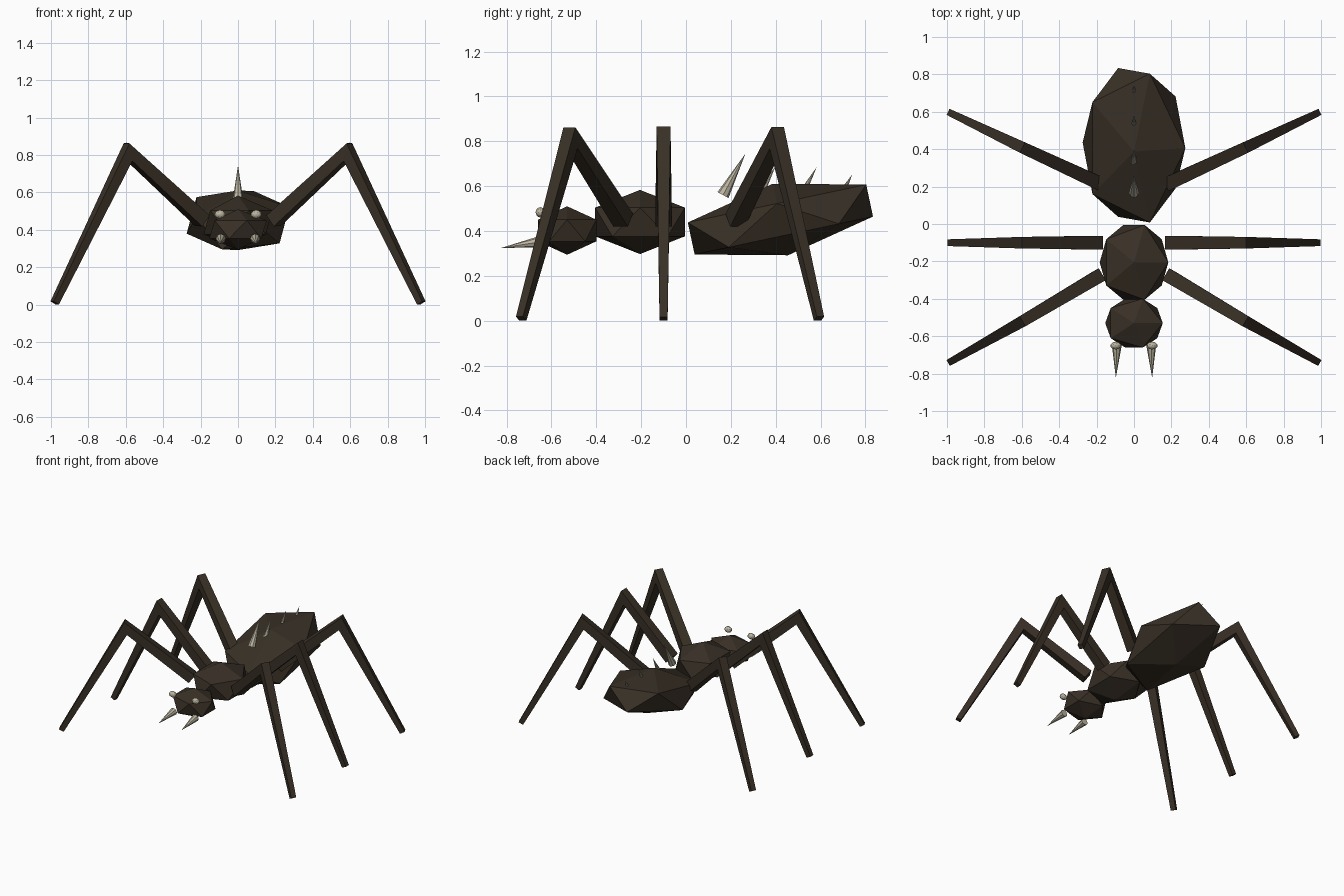
import bpy, bmesh, math
from mathutils import Vector

old = bpy.data.objects.get("Cube")
if old:
    bpy.data.objects.remove(old, do_unlink=True)


def material(name, rgb):
    mat = bpy.data.materials.new(name)
    mat.use_nodes = True
    colour = (*rgb, 1.0)
    mat.diffuse_color = colour
    mat.node_tree.nodes["Principled BSDF"].inputs["Base Color"].default_value = colour
    return mat


SHELL = material("dark_brown_shell", (0.04, 0.029, 0.019))
BONE = material("pale_bone", (0.5, 0.46, 0.35))


def finish(name, bm, mat):
    bmesh.ops.recalc_face_normals(bm, faces=bm.faces)
    mesh = bpy.data.meshes.new(name)
    bm.to_mesh(mesh)
    bm.free()
    mesh.materials.append(mat)
    obj = bpy.data.objects.new(name, mesh)
    bpy.context.collection.objects.link(obj)
    return obj


def faceted_ball(name, centre, size, mat, tilt=0, detail=1):
    bm = bmesh.new()
    bmesh.ops.create_icosphere(bm, subdivisions=detail, radius=1)
    obj = finish(name, bm, mat)
    obj.location, obj.scale = centre, size
    obj.rotation_euler.x = math.radians(tilt)
    return obj


def spike(name, base, tip, radius):
    base, tip = Vector(base), Vector(tip)
    axis = tip - base
    bm = bmesh.new()
    bmesh.ops.create_cone(bm, cap_ends=True, segments=8, radius1=radius,
                          radius2=0, depth=axis.length)
    obj = finish(name, bm, BONE)
    obj.location = (base + tip) / 2
    obj.rotation_mode = 'QUATERNION'
    obj.rotation_quaternion = axis.to_track_quat('Z', 'Y')
    return obj


def leg(name, hip, knee, foot, widths):
    """Square tapering tube with a mitred knee."""
    hip, knee, foot = Vector(hip), Vector(knee), Vector(foot)
    thigh, shin = (knee - hip).normalized(), (foot - knee).normalized()
    bend = (thigh + shin).normalized()
    side = thigh.cross(shin).normalized()
    stations = zip((hip, knee, foot), (thigh, bend, shin),
                   (1, 1 / bend.dot(thigh), 1), widths)
    bm = bmesh.new()
    rings = []
    for point, along, stretch, w in stations:
        up = side.cross(along) * w * stretch
        across = side * w
        rings.append([bm.verts.new(point + across * a + up * b)
                      for a, b in ((1, 1), (-1, 1), (-1, -1), (1, -1))])
    for lower, upper in zip(rings, rings[1:]):
        for i in range(4):
            j = (i + 1) % 4
            bm.faces.new((lower[i], lower[j], upper[j], upper[i]))
    bm.faces.new(rings[0])
    bm.faces.new(rings[-1])
    return finish(name, bm, SHELL)


# Body segments
faceted_ball("head", (0, -0.53, 0.402), (0.172, 0.153, 0.108), SHELL)
faceted_ball("thorax", (0, -0.205, 0.44), (0.205, 0.235, 0.143), SHELL)
faceted_ball("abdomen", (0, 0.421, 0.451), (0.307, 0.478, 0.163), SHELL, tilt=12)

# Paired legs, eyes and fangs
LEGS = {"front": (-0.28, -0.515, -0.735),
        "middle": (-0.1, -0.1, -0.1),
        "rear": (0.22, 0.405, 0.593)}
for word, s in (("left", 1), ("right", -1)):
    for place, (hip_y, knee_y, foot_y) in LEGS.items():
        leg(f"{place}_leg_{word}", (s * 0.19, hip_y, 0.448),
            (s * 0.588, knee_y, 0.815), (s * 0.98, foot_y, 0.009),
            (0.037, 0.031, 0.018))
    faceted_ball(f"eye_{word}", (s * 0.097, -0.65, 0.483),
                 (0.029, 0.021, 0.023), BONE, detail=2)
    spike(f"fang_{word}", (s * 0.092, -0.645, 0.352),
          (s * 0.097, -0.822, 0.325), 0.027)

# Row of spines along the back
SPINES = ((0.165, 0.56, 0.265, 0.745, 0.028),
          (0.325, 0.555, 0.4, 0.69, 0.019),
          (0.525, 0.58, 0.583, 0.685, 0.014),
          (0.705, 0.585, 0.741, 0.652, 0.012))
for n, (base_y, base_z, tip_y, tip_z, r) in enumerate(SPINES):
    spike(f"back_spine_{n + 1}", (0, base_y, base_z), (0, tip_y, tip_z), r)
